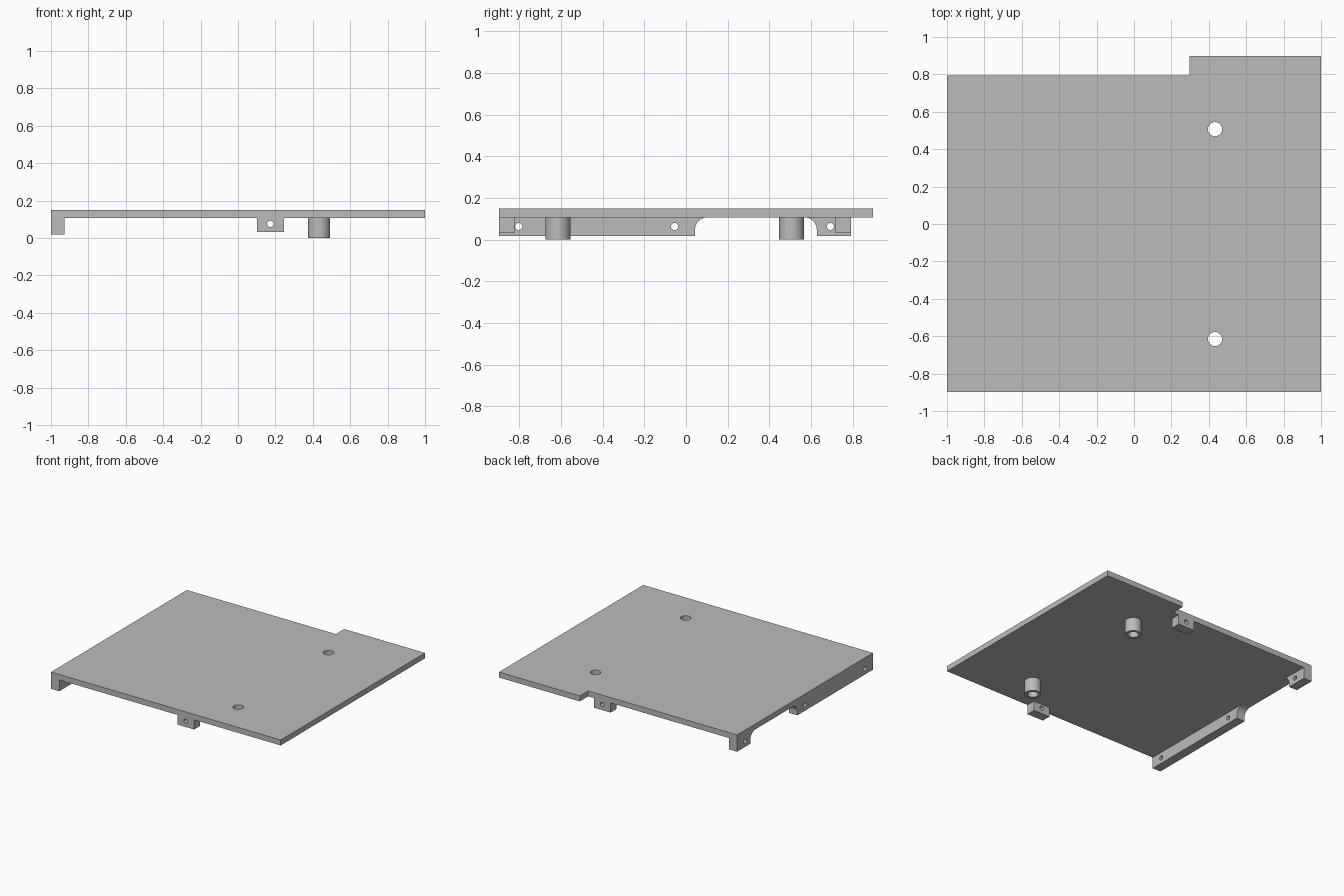
import bpy
from math import pi, sin, cos
from mathutils import Matrix, Vector

if "Cube" in bpy.data.objects:
    bpy.data.objects.remove(bpy.data.objects["Cube"], do_unlink=True)

grey = bpy.data.materials.new("plain_grey")
grey.use_nodes = True
GREY = (0.5, 0.5, 0.5, 1)
grey.diffuse_color = GREY
grey.node_tree.nodes["Principled BSDF"].inputs["Base Color"].default_value = GREY

# Shared measurements
TOP, UNDER, RAIL_Z, TAB_Z = 0.15, 0.107, 0.018, 0.031
FRONT, BACK, STEP_Y = -0.897, 0.897, 0.793
POSTS = [(0.433, -0.615), (0.433, 0.507)]


def prism(name, outline, place, depth):
    """Extrude a flat outline along the vector depth."""
    import bmesh
    bm = bmesh.new()
    face = bm.faces.new([bm.verts.new(place(a, b)) for a, b in outline])
    grown = bmesh.ops.extrude_face_region(bm, geom=[face])["geom"]
    verts = [v for v in grown if isinstance(v, bmesh.types.BMVert)]
    bmesh.ops.translate(bm, vec=Vector(depth), verts=verts)
    bmesh.ops.recalc_face_normals(bm, faces=bm.faces)
    mesh = bpy.data.meshes.new(name)
    bm.to_mesh(mesh)
    bm.free()
    mesh.materials.append(grey)
    obj = bpy.data.objects.new(name, mesh)
    bpy.context.collection.objects.link(obj)
    return obj


def cylinder(name, centre, axis, radius, length):
    bpy.ops.mesh.primitive_cylinder_add(vertices=48, radius=radius, depth=length)
    obj = bpy.context.object
    obj.name = name
    turn = Vector((0, 0, 1)).rotation_difference(Vector(axis)).to_matrix().to_4x4()
    obj.data.transform(Matrix.Translation(centre) @ turn)
    obj.data.materials.append(grey)
    return obj


def drill(obj, centre, axis, radius):
    """Bore a round through hole."""
    cutter = cylinder("cutter", centre, axis, radius, 0.4)
    mod = obj.modifiers.new("hole", "BOOLEAN")
    mod.operation, mod.solver, mod.object = "DIFFERENCE", "EXACT", cutter
    bpy.context.view_layer.objects.active = obj
    bpy.ops.object.modifier_apply(modifier=mod.name)
    bpy.data.objects.remove(cutter, do_unlink=True)


def smooth(obj):
    bpy.ops.object.select_all(action="DESELECT")
    obj.select_set(True)
    bpy.context.view_layer.objects.active = obj
    bpy.ops.object.shade_smooth_by_angle(angle=pi / 6)


# Cover plate with a stepped back edge
plate = prism("cover_plate",
              [(-1, FRONT), (1, FRONT), (1, BACK), (0.297, BACK),
               (0.297, STEP_Y), (-1, STEP_Y)],
              lambda x, y: (x, y, UNDER), (0, 0, TOP - UNDER))
for x, y in POSTS:
    drill(plate, (x, y, TOP), (0, 0, 1), 0.038)
smooth(plate)

# Hollow standoff posts
for label, (x, y) in zip(("front", "back"), POSTS):
    post = cylinder(label + "_post", (x, y, UNDER / 2), (0, 0, 1), 0.06, UNDER)
    drill(post, (x, y, UNDER / 2), (0, 0, 1), 0.038)
    smooth(post)


# Side rails, flaring into the plate with a fillet at the inner end
def rail(name, outer, inner, holes):
    r = 0.06
    way = 1 if inner > outer else -1
    arc = [(inner + way * r * (1 - cos(t)), UNDER - r + r * sin(t))
           for t in (i * pi / 24 for i in range(13))]
    obj = prism(name, [(outer, UNDER), (outer, RAIL_Z), (inner, RAIL_Z)] + arc,
                lambda y, z: (-1, y, z), (0.072, 0, 0))
    for y in holes:
        drill(obj, (-0.964, y, 0.063), (1, 0, 0), 0.017)
    smooth(obj)


rail("long_side_rail", FRONT, 0.043, (-0.803, -0.055))
rail("short_side_rail", STEP_Y, 0.628, (0.693,))

# Screw tabs under the front and back edges
for name, y0, y1 in (("front_tab", FRONT, -0.824), ("back_tab", 0.718, STEP_Y)):
    tab = prism(name, [(0.102, TAB_Z), (0.246, TAB_Z), (0.246, UNDER), (0.102, UNDER)],
                lambda x, z: (x, y0, z), (0, y1 - y0, 0))
    drill(tab, (0.173, (y0 + y1) / 2, 0.076), (0, 1, 0), 0.017)
    smooth(tab)
